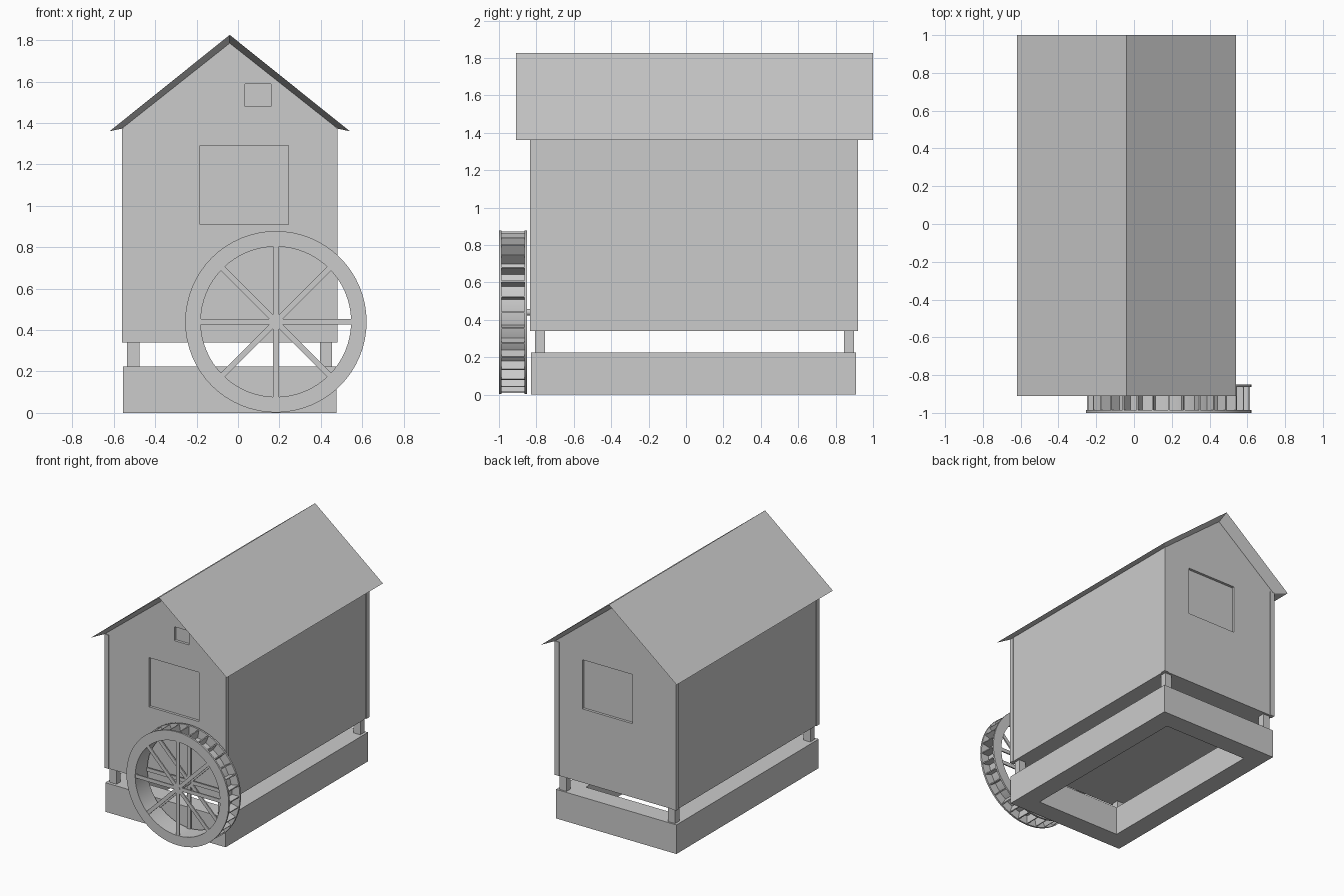
import bpy, bmesh, math
from mathutils import Matrix, Vector

if "Cube" in bpy.data.objects:
    bpy.data.objects.remove(bpy.data.objects["Cube"])

CX = -0.04                      # centre line of the house
WX, WY, WZ = 0.183, -0.925, 0.44  # wheel centre


def finish(name, bm):
    bmesh.ops.recalc_face_normals(bm, faces=bm.faces)
    me = bpy.data.meshes.new(name)
    bm.to_mesh(me)
    bm.free()
    ob = bpy.data.objects.new(name, me)
    bpy.context.collection.objects.link(ob)
    return ob


def add_box(bm, lo, hi, mat=Matrix()):
    lo, hi = Vector(lo), Vector(hi)
    m = mat @ Matrix.Translation((lo + hi) / 2) @ Matrix.Diagonal((*(hi - lo), 1))
    bmesh.ops.create_cube(bm, size=1, matrix=m)


def box(name, lo, hi):
    bm = bmesh.new()
    add_box(bm, lo, hi)
    return finish(name, bm)


def cut(ob, lo, hi):
    cutter = box("cutter", lo, hi)
    cutter.hide_render = True
    mod = ob.modifiers.new("cut", 'BOOLEAN')
    mod.operation = 'DIFFERENCE'
    mod.solver = 'EXACT'
    mod.object = cutter
    bpy.context.view_layer.objects.active = ob
    bpy.ops.object.modifier_apply(modifier=mod.name)
    bpy.data.objects.remove(cutter)


def ring(name, r0, r1, y0, y1, steps=64):
    # rectangular section spun around the wheel axis
    bm = bmesh.new()
    vs = [bm.verts.new((WX + r, y, WZ)) for r, y in
          ((r0, y0), (r1, y0), (r1, y1), (r0, y1))]
    edges = [bm.edges.new((vs[i], vs[(i + 1) % 4])) for i in range(4)]
    bmesh.ops.spin(bm, geom=vs + edges, cent=(WX, 0, WZ), axis=(0, 1, 0),
                   angle=2 * math.pi, steps=steps, use_merge=True)
    bmesh.ops.remove_doubles(bm, verts=bm.verts, dist=1e-4)
    ob = finish(name, bm)
    bpy.ops.object.select_all(action='DESELECT')
    ob.select_set(True)
    bpy.context.view_layer.objects.active = ob
    bpy.ops.object.shade_smooth_by_angle(angle=math.radians(30))
    return ob


# Hollow foundation frame
base = box("foundation", (-0.555, -0.83, 0), (0.475, 0.91, 0.225))
cut(base, (-0.405, -0.68, -0.1), (0.325, 0.76, 0.4))

# Short piers and full-height corner posts
for sx, side in ((-1, "left"), (1, "right")):
    for y, py, end in ((-0.815, -0.781, "front"), (0.902, 0.871, "back")):
        x = CX + sx * 0.465
        box(f"pier_{end}_{side}", (x - 0.03, py - 0.026, 0.225), (x + 0.03, py + 0.026, 0.345))
        x = CX + sx * 0.502
        box(f"corner_post_{end}_{side}", (x - 0.018, y - 0.018, 0.34), (x + 0.018, y + 0.018, 1.375))

# House body with gables
bm = bmesh.new()
outline = [(-0.514, 0.34), (0.514, 0.34), (0.514, 1.38), (0, 1.787), (-0.514, 1.38)]
face = bm.faces.new([bm.verts.new((CX + x, -0.827, z)) for x, z in outline])
geo = bmesh.ops.extrude_face_region(bm, geom=[face])["geom"]
bmesh.ops.translate(bm, verts=[v for v in geo if isinstance(v, bmesh.types.BMVert)],
                    vec=(0, 1.741, 0))
house = finish("house_walls", bm)

# Shallow window and hatch recesses
cut(house, (-0.183, -0.9, 0.91), (0.245, -0.807, 1.29))
cut(house, (0.034, -0.9, 1.48), (0.159, -0.807, 1.587))
cut(house, (-0.183, 0.894, 0.91), (0.245, 1.0, 1.29))

# Roof: outer chevron tapering in to a smaller chevron against the walls
bm = bmesh.new()


def chevron(half, eave, ridge, y):
    return [bm.verts.new((CX + x, y, z)) for x, z in ((-half, eave), (0, ridge), (half, eave))]


of, ob_ = chevron(0.58, 1.36, 1.825, -0.91), chevron(0.58, 1.36, 1.825, 1.0)
nf, nb = chevron(0.522, 1.372, 1.785, -0.83), chevron(0.522, 1.372, 1.785, 0.917)
for i in (0, 1):
    for a, b in ((of, ob_), (nf, nb), (of, nf), (ob_, nb)):
        bm.faces.new((a[i], a[i + 1], b[i + 1], b[i]))
for i in (0, 2):
    bm.faces.new((of[i], ob_[i], nb[i], nf[i]))
finish("roof", bm)

# Water wheel rims, sole drum, axle
ring("wheel_rim_front", 0.363, 0.438, -1.0, -0.986)
ring("wheel_rim_back", 0.363, 0.438, -0.864, -0.85)
ring("wheel_sole", 0.363, 0.371, -0.99, -0.86)
bm = bmesh.new()
bmesh.ops.create_cone(bm, cap_ends=True, segments=16, radius1=0.018, radius2=0.018, depth=0.19,
                      matrix=Matrix.Translation((WX, -0.905, WZ)) @ Matrix.Rotation(math.pi / 2, 4, 'X'))
finish("wheel_axle", bm)

# Spokes in both rim planes
bm = bmesh.new()
for y in (-0.998, -0.862):
    for k in range(4):
        m = Matrix.Translation((WX, 0, WZ)) @ Matrix.Rotation(k * math.pi / 4, 4, 'Y')
        add_box(bm, (-0.366, y, -0.014), (0.366, y + 0.01, 0.014), m)
finish("wheel_spokes", bm)

# Paddles between the rims
bm = bmesh.new()
for k in range(32):
    m = Matrix.Translation((WX, WY, WZ)) @ Matrix.Rotation(k * math.pi / 16, 4, 'Y')
    add_box(bm, (0.368, -0.063, -0.004), (0.432, 0.063, 0.004), m)
finish("wheel_paddles", bm)
